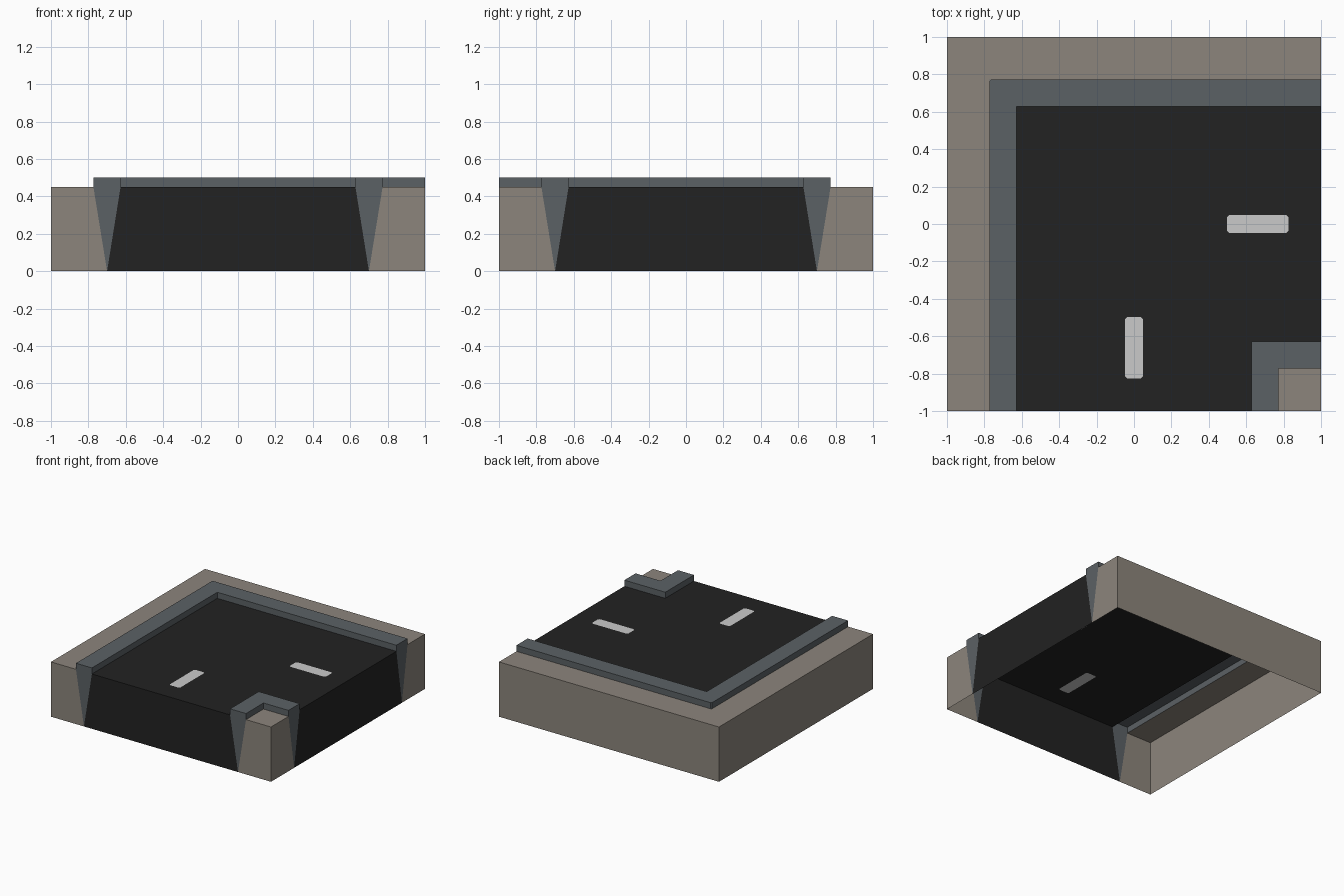
import bpy, bmesh
from mathutils import Vector

if "Cube" in bpy.data.objects:
    bpy.data.objects.remove(bpy.data.objects["Cube"])

A, B, V = 0.773, 0.628, 0.70      # kerb outer edge, kerb road edge, kerb foot
G, K = 0.45, 0.50                 # ground height, kerb height


def material(name, rgb):
    m = bpy.data.materials.new(name)
    m.diffuse_color = (*rgb, 1)
    m.use_nodes = True
    m.node_tree.nodes["Principled BSDF"].inputs["Base Color"].default_value = m.diffuse_color
    return m


def face(bm, pts, out):
    """Add a polygon facing the given direction."""
    f = bm.faces.new([bm.verts.new(p) for p in pts])
    f.normal_update()
    if f.normal.dot(Vector(out)) < 0:
        f.normal_flip()


def end_faces(bm, profile):
    """Section drawn in x,z on the front side, repeated on the right side."""
    face(bm, [(x, -1, z) for x, z in profile], (0, -1, 0))
    face(bm, [(1, -x, z) for x, z in profile], (1, 0, 0))


def finish(bm, name, mat):
    bmesh.ops.remove_doubles(bm, verts=bm.verts, dist=1e-5)
    me = bpy.data.meshes.new(name)
    bm.to_mesh(me)
    bm.free()
    me.materials.append(mat)
    ob = bpy.data.objects.new(name, me)
    bpy.context.collection.objects.link(ob)


def flat(bm, outline, z):
    face(bm, [(x, y, z) for x, y in outline], (0, 0, 1))


stone = material("warm grey paving", (0.265, 0.235, 0.202))
kerb_grey = material("blue grey kerb", (0.105, 0.120, 0.130))
tarmac = material("black tarmac", (0.016, 0.016, 0.016))
paint = material("white road paint", (0.59, 0.59, 0.59))

# Pavement: L-shaped outer strip, small inner corner, open underneath
bm = bmesh.new()
flat(bm, [(-1, -1), (-A, -1), (-A, A), (1, A), (1, 1), (-1, 1)], G)
flat(bm, [(A, -1), (1, -1), (1, -A), (A, -A)], G)
face(bm, [(-1, -1, 0), (-1, 1, 0), (-1, 1, G), (-1, -1, G)], (-1, 0, 0))
face(bm, [(-1, 1, 0), (1, 1, 0), (1, 1, G), (-1, 1, G)], (0, 1, 0))
for s in (-1, 1):
    end_faces(bm, [(s, 0), (s * V, 0), (s * A, G), (s, G)])
finish(bm, "pavement", stone)

# Kerbs: raised strips with wedge-shaped ends
c = 0.007
outer = [(-A, -1), (-B, -1), (-B, B), (1, B), (1, A), (-A + c, A), (-A, A - c)]
inner = [(B, -1), (A, -1), (A, -A), (1, -A), (1, -B), (B, -B)]
for name, outline, s in (("outer_kerb", outer, -1), ("inner_kerb", inner, 1)):
    bm = bmesh.new()
    flat(bm, outline, K)
    for (x0, y0), (x1, y1) in zip(outline, outline[1:] + outline[:1]):
        if y0 == y1 == -1 or x0 == x1 == 1:
            continue
        face(bm, [(x0, y0, G), (x1, y1, G), (x1, y1, K), (x0, y0, K)],
             (y1 - y0, x0 - x1, 0))
    end_faces(bm, [(s * V, 0), (s * B, G), (s * B, K), (s * A, K), (s * A, G)])
    finish(bm, name, kerb_grey)


# Centre line dashes with clipped corners, flush in the road
def dash(x0, x1, y0, y1, r=0.012):
    return [(x0 + r, y0), (x1 - r, y0), (x1, y0 + r), (x1, y1 - r),
            (x1 - r, y1), (x0 + r, y1), (x0, y1 - r), (x0, y0 + r)]


dashes = [dash(0.497, 0.827, -0.048, 0.048), dash(-0.048, 0.048, -0.827, -0.497)]
bm = bmesh.new()
for d in dashes:
    flat(bm, d, G)
finish(bm, "road_markings", paint)

# Road: turning surface with holes for the dashes, and the two open ends
bm = bmesh.new()
road = [(-B, -1), (B, -1), (B, -B), (1, -B), (1, B), (-B, B)]
edges = []
for loop in [road] + dashes:
    vs = [bm.verts.new((x, y, G)) for x, y in loop]
    edges += [bm.edges.new((vs[i - 1], vs[i])) for i in range(len(vs))]
bmesh.ops.triangle_fill(bm, edges=edges, use_beauty=True, normal=(0, 0, 1))
for f in bm.faces:
    f.normal_update()
    if f.normal.z < 0:
        f.normal_flip()
end_faces(bm, [(-V, 0), (V, 0), (B, G), (-B, G)])
finish(bm, "road", tarmac)
